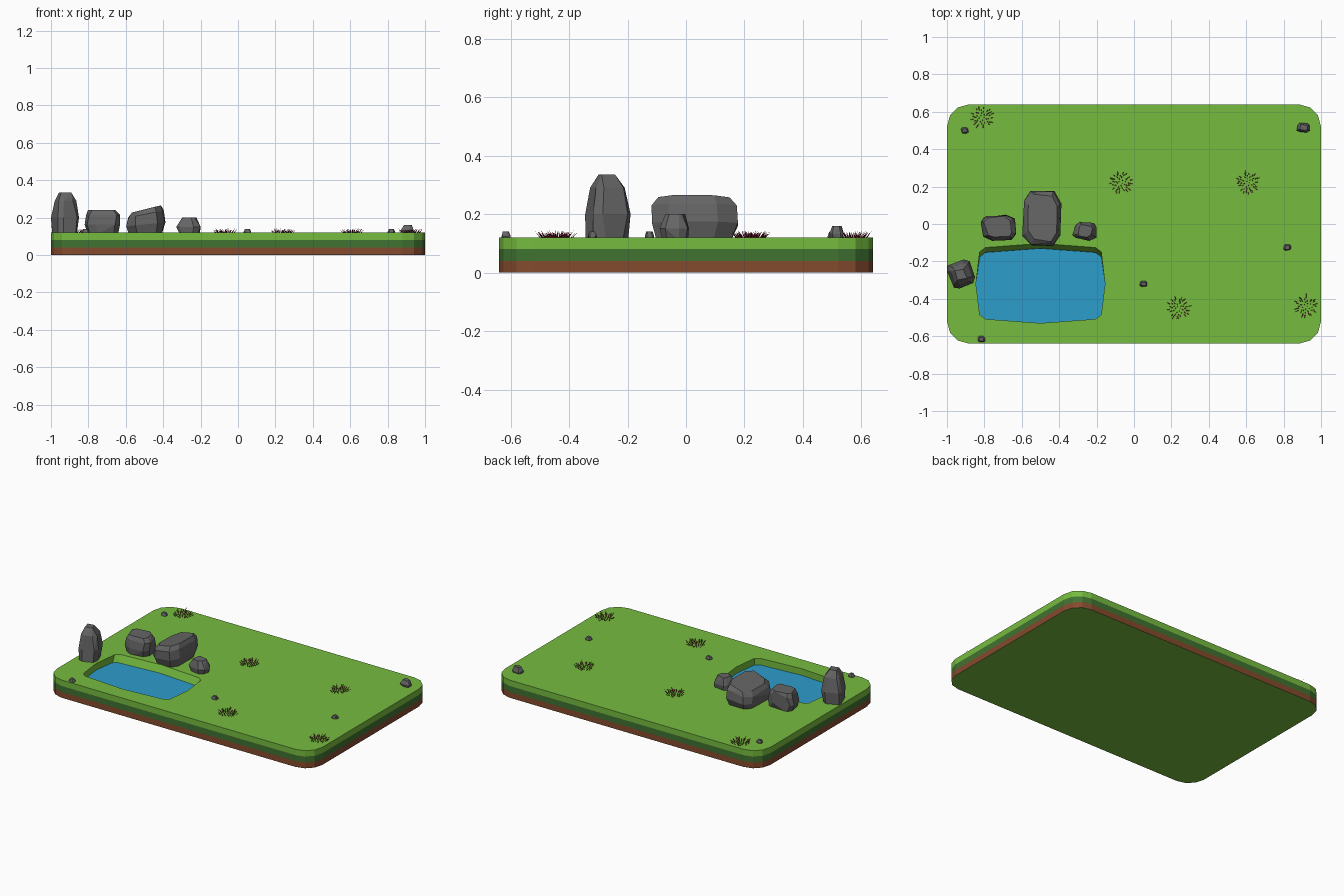
import bpy, bmesh, math, random
from mathutils import Vector

cube = bpy.data.objects.get("Cube")
if cube:
    bpy.data.objects.remove(cube, do_unlink=True)


def material(name, r, g, b):
    m = bpy.data.materials.new(name)
    m.use_nodes = True
    m.diffuse_color = (r, g, b, 1)
    bsdf = m.node_tree.nodes["Principled BSDF"]
    bsdf.inputs["Base Color"].default_value = (r, g, b, 1)
    bsdf.inputs["Roughness"].default_value = 0.9
    return m


GRASS = material("grass green", 0.18, 0.50, 0.05)
TURF = material("dark green", 0.05, 0.17, 0.03)
SOIL = material("soil brown", 0.23, 0.07, 0.027)
WATER = material("water blue", 0.026, 0.34, 0.60)
STONE = material("stone grey", 0.13, 0.13, 0.13)
BLADE = material("crimson", 0.22, 0.006, 0.03)

TOP = 0.12
POOL = 0.075


def finish(name, bm, *mats):
    mesh = bpy.data.meshes.new(name)
    bm.to_mesh(mesh)
    bm.free()
    for m in mats:
        mesh.materials.append(m)
    obj = bpy.data.objects.new(name, mesh)
    bpy.context.collection.objects.link(obj)
    return obj


def ring(bm, points, z):
    return [bm.verts.new((x, y, z)) for x, y in points]


def wall(bm, low, high, mat=0):
    n = len(low)
    for i in range(n):
        j = (i + 1) % n
        bm.faces.new((low[i], low[j], high[j], high[i])).material_index = mat


# Rounded slab outline
def rounded_outline(hx, hy, r, steps):
    pts = []
    for corner, (sx, sy) in enumerate([(1, 1), (-1, 1), (-1, -1), (1, -1)]):
        for k in range(steps + 1):
            a = (corner + k / steps) * math.pi / 2
            pts.append((sx * (hx - r) + r * math.cos(a), sy * (hy - r) + r * math.sin(a)))
    return pts


# Pond shoreline: a bowed rectangle with clipped corners, mirrored both ways
PX, PY = -0.5, -0.33
quarter = [(0.345, 0.01), (0.325, 0.155), (0.295, 0.178), (0, 0.2)]
half = quarter + [(-x, y) for x, y in reversed(quarter[:-1])]
shore = [(PX + x, PY + y) for x, y in half]
shore += [(PX + x, PY - y) for x, y in reversed(half[1:-1])]
# The bank slopes outward along the back only
bank = [(x, y + 0.026 if y > PY + 0.1 else y) for x, y in shore]

# Ground slab with three layers and a sunken pond hollow
bm = bmesh.new()
outline = rounded_outline(1, 0.64, 0.12, 3)
levels = [ring(bm, outline, z) for z in (0, 0.04, 0.08, TOP)]
bm.faces.new(list(reversed(levels[0])))
for (low, high), mat in zip(zip(levels, levels[1:]), (2, 1, 0)):
    wall(bm, low, high, mat)
rim, floor = ring(bm, bank, TOP), ring(bm, shore, POOL - 0.01)
wall(bm, rim, floor)
bm.faces.new(floor)
edges = [bm.edges.get((loop[i - 1], loop[i])) for loop in (levels[-1], rim) for i in range(len(loop))]
bmesh.ops.triangle_fill(bm, use_beauty=True, edges=edges, normal=(0, 0, 1))
bmesh.ops.recalc_face_normals(bm, faces=bm.faces)
finish("ground", bm, GRASS, TURF, SOIL)

# Water surface
bm = bmesh.new()
bm.faces.new(ring(bm, shore, POOL))
finish("pond_water", bm, WATER)


# Rocks: faceted hulls fitted to a given box
def rock(name, cx, cy, sx, sy, h, layers, lean=(0, 0), yaw=0, seed=1, jitter=0.1):
    rng = random.Random(seed)
    corners = [(1, .55), (.6, 1), (-.7, 1), (-1, .6), (-1, -.65), (-.55, -1), (.65, -1), (1, -.6)]
    pts = []
    for z, s in layers:
        for x, y in corners[::2] if s < 0.5 else corners:
            p = Vector((x * s, y * s, 0))
            p.x += rng.uniform(-jitter, jitter)
            p.y += rng.uniform(-jitter, jitter)
            p.z = z * (1 + lean[0] * p.x + lean[1] * p.y)
            p.rotate(Vector((0, 0, 1)).rotation_difference(Vector((0, 0, 1))))
            c, n = math.cos(yaw), math.sin(yaw)
            pts.append(Vector((p.x * c - p.y * n, p.x * n + p.y * c, p.z)))
    lo = Vector([min(p[i] for p in pts) for i in range(3)])
    hi = Vector([max(p[i] for p in pts) for i in range(3)])
    size = Vector((sx, sy, h + 0.01))
    base = Vector((cx - sx / 2, cy - sy / 2, TOP - 0.01))
    bm = bmesh.new()
    for p in pts:
        bm.verts.new([base[i] + size[i] * (p[i] - lo[i]) / (hi[i] - lo[i]) for i in range(3)])
    res = bmesh.ops.convex_hull(bm, input=bm.verts)
    inside = [g for g in res["geom_interior"] if isinstance(g, bmesh.types.BMVert)]
    bmesh.ops.delete(bm, geom=inside, context="VERTS")
    bmesh.ops.dissolve_limit(bm, angle_limit=0.2, verts=bm.verts, edges=bm.edges)
    bmesh.ops.recalc_face_normals(bm, faces=bm.faces)
    finish(name, bm, STONE)


tall = [(0, 0.93), (0.4, 1), (0.8, 0.75), (1, 0.42)]
block = [(0, 0.85), (0.4, 1), (0.8, 0.95), (1, 0.78)]
round_top = [(0, 0.8), (0.45, 1), (1, 0.6)]
rock("standing_rock", -0.925, -0.267, 0.15, 0.155, 0.215, tall, yaw=0.4, seed=4)
rock("left_boulder", -0.725, -0.02, 0.19, 0.14, 0.12, block, yaw=0.15, seed=2)
rock("large_boulder", -0.493, 0.03, 0.21, 0.295, 0.145, block, lean=(0.18, 0), yaw=-0.06, seed=3, jitter=0.06)
rock("small_boulder", -0.265, -0.04, 0.13, 0.1, 0.08, round_top, yaw=-0.2, seed=5)
rock("corner_rock", 0.905, 0.515, 0.07, 0.05, 0.04, round_top, seed=6)
pebbles = [(-0.905, 0.5), (0.82, -0.125), (0.05, -0.32), (-0.815, -0.615)]
for i, (x, y) in enumerate(pebbles):
    rock(f"pebble_{i + 1}", x, y, 0.04, 0.032, 0.02, round_top, seed=10 + i)


# Tufts of thin pointed blades leaning outward
def tuft(name, cx, cy, seed):
    rng = random.Random(seed)
    bm = bmesh.new()
    count = 44
    for i in range(count):
        a = i * 2.4 + rng.uniform(-0.2, 0.2)
        r = 0.052 * math.sqrt((i + 0.5) / count)
        out, side = Vector((math.cos(a), math.sin(a), 0)), Vector((-math.sin(a), math.cos(a), 0))
        root = Vector((cx, cy, TOP - 0.002)) + out * r
        tip = root + out * (0.004 + 0.3 * r) + Vector((0, 0, rng.uniform(0.016, 0.026)))
        tri = [bm.verts.new(root + d * 0.0025) for d in (out, side - out * 0.5, -side - out * 0.5)]
        peak = bm.verts.new(tip)
        for k in range(3):
            bm.faces.new((tri[k], tri[(k + 1) % 3], peak))
    finish(name, bm, BLADE)


tufts = [(-0.81, 0.57), (-0.07, 0.22), (0.61, 0.22), (0.24, -0.45), (0.92, -0.44)]
for i, (x, y) in enumerate(tufts):
    tuft(f"grass_tuft_{i + 1}", x, y, i)
